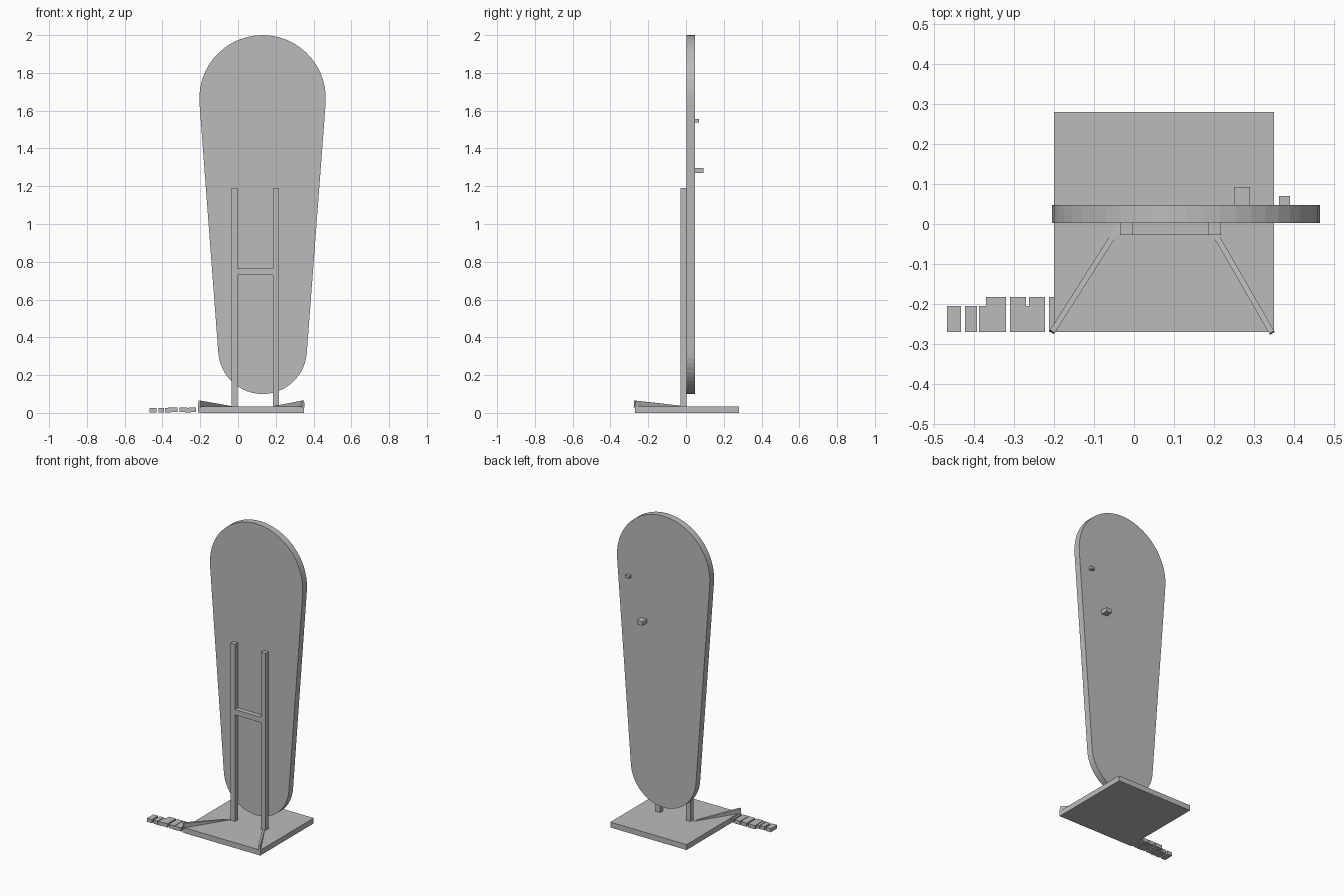
import bpy, bmesh, math
from mathutils import Vector

if "Cube" in bpy.data.objects:
    bpy.data.objects.remove(bpy.data.objects["Cube"])

grey = bpy.data.materials.new("plain_grey")
grey.diffuse_color = (0.5, 0.5, 0.5, 1)
grey.use_nodes = True
grey.node_tree.nodes["Principled BSDF"].inputs["Base Color"].default_value = grey.diffuse_color


def finish(name, bm):
    bmesh.ops.recalc_face_normals(bm, faces=bm.faces)
    me = bpy.data.meshes.new(name)
    bm.to_mesh(me)
    bm.free()
    me.materials.append(grey)
    ob = bpy.data.objects.new(name, me)
    bpy.context.collection.objects.link(ob)
    return ob


def box(name, x0, x1, y0, y1, z0, z1):
    bm = bmesh.new()
    bmesh.ops.create_cube(bm, size=1)
    for v in bm.verts:
        v.co = ((x0 + x1) / 2 + v.co.x * (x1 - x0),
                (y0 + y1) / 2 + v.co.y * (y1 - y0),
                (z0 + z1) / 2 + v.co.z * (z1 - z0))
    return finish(name, bm)


def bar(name, a, b, width, height):
    """Straight tilted bar between two end centres, upright cross-section."""
    a, b = Vector(a), Vector(b)
    d = (b - a).normalized()
    side = d.cross(Vector((0, 0, 1))).normalized()
    up = side.cross(d)
    bm = bmesh.new()
    bmesh.ops.create_cube(bm, size=1)
    for v in bm.verts:
        v.co = ((a + b) / 2 + d * v.co.x * (b - a).length
                + side * v.co.y * width + up * v.co.z * height)
    return finish(name, bm)


# Tapered panel: big round top and smaller round bottom joined by tangents
CX, R1, Z1, R2, Z2, N = 0.13, 0.335, 1.665, 0.235, 0.335, 26
tilt = -math.asin((R1 - R2) / (Z1 - Z2))
profile = []
for i in range(N + 1):
    t = tilt + (math.pi - 2 * tilt) * i / N
    profile.append((CX + R1 * math.cos(t), Z1 + R1 * math.sin(t)))
for i in range(N + 1):
    t = math.pi - tilt + (math.pi + 2 * tilt) * i / N
    profile.append((CX + R2 * math.cos(t), Z2 + R2 * math.sin(t)))
bm = bmesh.new()
face = bm.faces.new([bm.verts.new((x, 0.003, z)) for x, z in profile])
ext = bmesh.ops.extrude_face_region(bm, geom=[face])
bmesh.ops.translate(bm, vec=(0, 0.044, 0),
                    verts=[g for g in ext["geom"] if isinstance(g, bmesh.types.BMVert)])
finish("panel", bm)

# Stand
box("base_plate", -0.2, 0.35, -0.27, 0.28, 0, 0.035)
box("left_post", -0.035, -0.003, -0.028, 0.003, 0.03, 1.19)
box("right_post", 0.185, 0.217, -0.028, 0.003, 0.03, 1.19)
box("crossbar", -0.003, 0.185, -0.028, 0.003, 0.73, 0.765)

# Braces rising slightly toward the front corners
bar("left_brace", (-0.205, -0.27, 0.047), (-0.035, -0.003, 0.017), 0.014, 0.036)
bar("right_brace", (0.345, -0.272, 0.047), (0.19, -0.003, 0.017), 0.014, 0.036)

# Row of small slats beside the base
for i, (x0, x1) in enumerate([(-0.468, -0.432), (-0.422, -0.392),
                              (-0.387, -0.355), (-0.28, -0.25), (-0.212, -0.19)]):
    box(f"short_slat_{i + 1}", x0, x1, -0.27, -0.205, 0.002, 0.025)
for i, (x0, x1) in enumerate([(-0.37, -0.32), (-0.31, -0.27),
                              (-0.263, -0.222), (-0.213, -0.18)]):
    box(f"long_slat_{i + 1}", x0, x1, -0.27, -0.182, 0.004, 0.028)

# Knobs on the back of the panel
box("large_knob", 0.25, 0.29, 0.04, 0.093, 1.27, 1.296)
box("small_knob", 0.362, 0.39, 0.04, 0.07, 1.537, 1.555)
